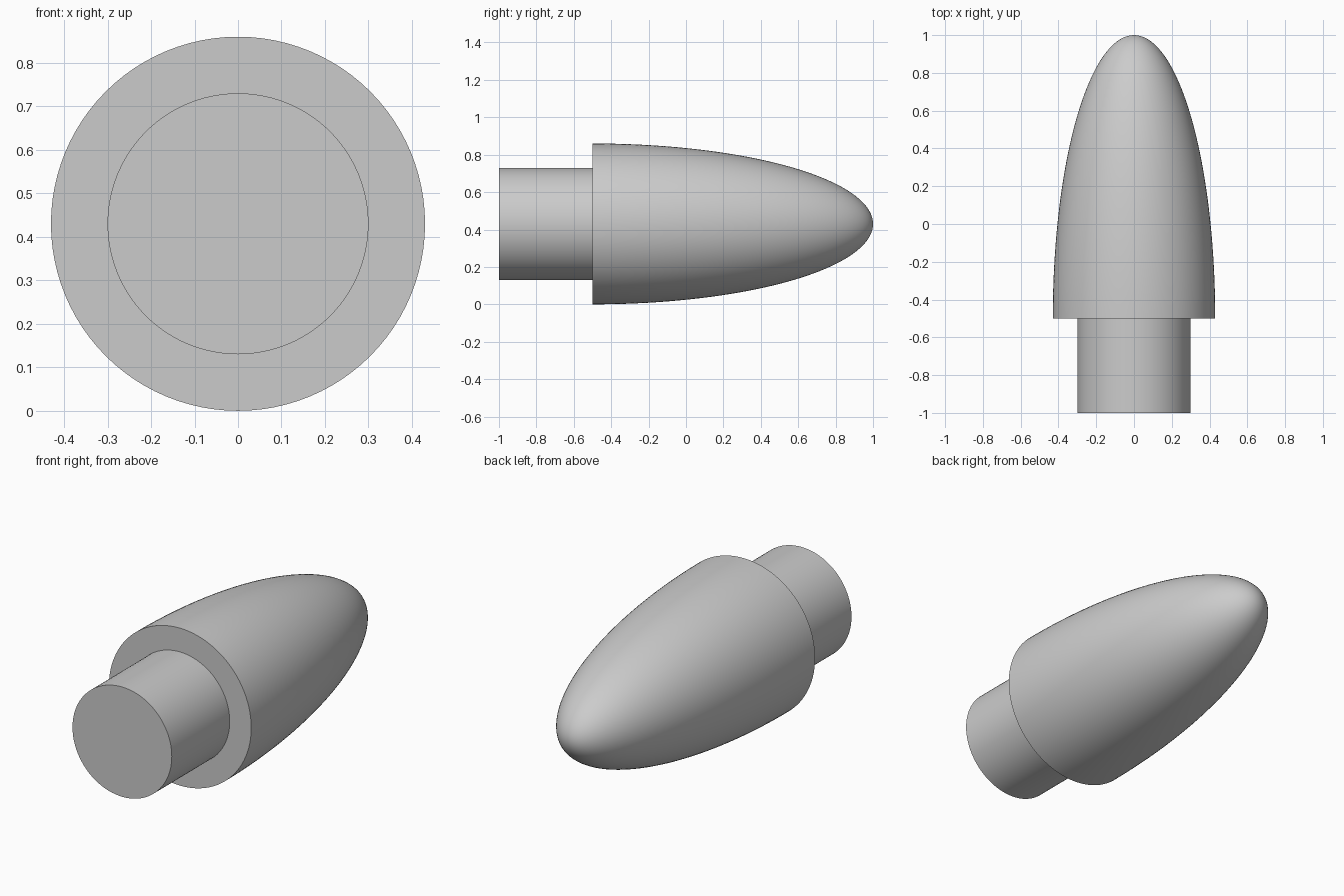
import bpy, bmesh, math
from mathutils import Matrix, Vector

cube = bpy.data.objects.get("Cube")
if cube:
    bpy.data.objects.remove(cube, do_unlink=True)

RADIUS, SHOULDER, TIP = 0.43, -0.5, 1.0
SEGMENTS, RINGS = 96, 40

grey = bpy.data.materials.new("plain grey")
grey.use_nodes = True
colour = (0.6, 0.6, 0.6, 1)
grey.diffuse_color = colour
grey.node_tree.nodes["Principled BSDF"].inputs["Base Color"].default_value = colour


def lathe(name, profile):
    """Turn (radius, y) points around the long axis at the body's mid height."""
    bm = bmesh.new()
    verts = [bm.verts.new((r, y, 0)) for r, y in profile]
    edges = [bm.edges.new(pair) for pair in zip(verts, verts[1:])]
    bmesh.ops.spin(bm, geom=verts + edges, cent=(0, 0, 0), axis=(0, 1, 0),
                   angle=math.tau, steps=SEGMENTS, use_merge=False)
    bmesh.ops.remove_doubles(bm, verts=bm.verts, dist=1e-5)
    bmesh.ops.recalc_face_normals(bm, faces=bm.faces)
    bmesh.ops.translate(bm, verts=bm.verts, vec=(0, 0, RADIUS))
    mesh = bpy.data.meshes.new(name)
    bm.to_mesh(mesh)
    bm.free()
    mesh.materials.append(grey)
    obj = bpy.data.objects.new(name, mesh)
    bpy.context.collection.objects.link(obj)
    bpy.ops.object.select_all(action="DESELECT")
    obj.select_set(True)
    bpy.context.view_layer.objects.active = obj
    bpy.ops.object.shade_smooth_by_angle(angle=math.radians(30))
    return obj


# Half-ellipsoid nose with a flat rear shoulder
angles = [math.pi / 2 * i / RINGS for i in range(RINGS + 1)]
nose = [(RADIUS * math.cos(a), SHOULDER + (TIP - SHOULDER) * math.sin(a)) for a in angles]
lathe("rounded_nose", [(0, SHOULDER)] + nose)

# Narrow cylindrical stem
lathe("stem", [(0, -1), (0.3, -1), (0.3, SHOULDER), (0, SHOULDER)])
